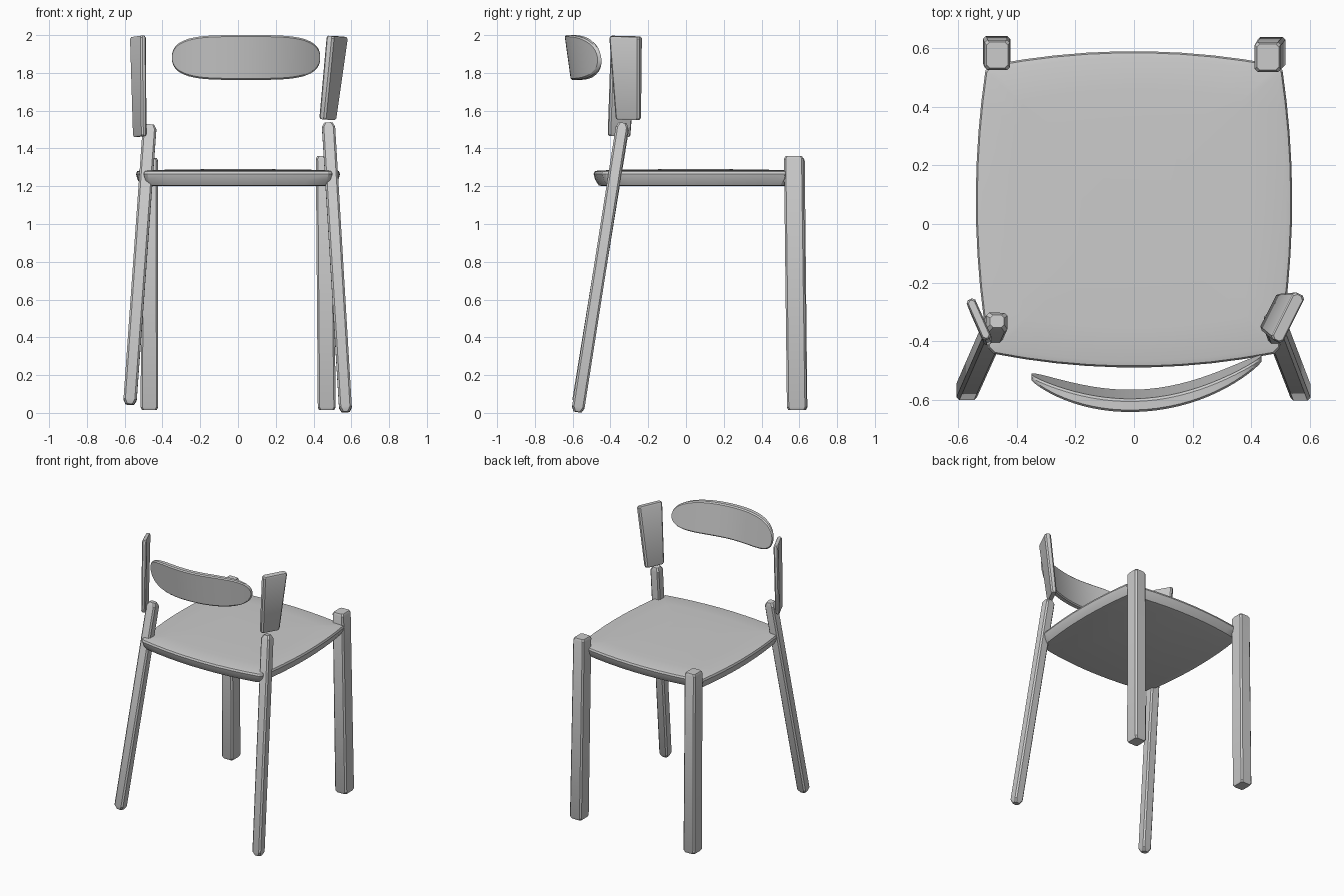
import bpy, bmesh, math
from mathutils import Vector

if "Cube" in bpy.data.objects:
    bpy.data.objects.remove(bpy.data.objects["Cube"])


def loft(name, rings):
    """Skin a list of closed rings and cap both ends."""
    bm = bmesh.new()
    loops = [[bm.verts.new(p) for p in r] for r in rings]
    n = len(loops[0])
    for a, b in zip(loops, loops[1:]):
        for i in range(n):
            j = (i + 1) % n
            bm.faces.new((a[i], a[j], b[j], b[i]))
    bm.faces.new(loops[0][::-1])
    bm.faces.new(loops[-1])
    bmesh.ops.recalc_face_normals(bm, faces=bm.faces)
    me = bpy.data.meshes.new(name)
    bm.to_mesh(me)
    bm.free()
    for p in me.polygons:
        p.use_smooth = True
    me.set_sharp_from_angle(angle=math.radians(30))
    ob = bpy.data.objects.new(name, me)
    bpy.context.collection.objects.link(ob)
    return ob


def section(w, d, c):
    """Rectangle with cut corners."""
    w, d = w / 2, d / 2
    return [(w, d - c), (w - c, d), (c - w, d), (-w, d - c),
            (-w, c - d), (c - w, -d), (w - c, -d), (w, c - d)]


def beam(name, p0, p1, size0, size1, side=(1, 0, 0), c=0.01, end=0.015):
    """Chamfered bar from p0 to p1; 'side' is the direction of its width."""
    p0, p1 = Vector(p0), Vector(p1)
    axis = (p1 - p0).normalized()
    u = Vector(side)
    u = (u - axis * u.dot(axis)).normalized()
    v = axis.cross(u)
    rings = []
    for p, (w, d), cut in ((p0, size0, end), (p0 + axis * end, size0, 0),
                           (p1 - axis * end, size1, 0), (p1, size1, end)):
        rings.append([p + u * a + v * b
                      for a, b in section(w - cut, d - cut, c)])
    return loft(name, rings)


# Seat: four bowed sides, rounded under-edge and slightly domed top
corners = [Vector((-0.495, -0.44)), Vector((0.495, -0.44)),
           Vector((0.505, 0.54)), Vector((-0.505, 0.54))]
bows = (0.05, 0.04, 0.05, 0.04)
outline = []
for k in range(4):
    a, b = corners[k], corners[(k + 1) % 4]
    out = Vector(((b - a).y, -(b - a).x)).normalized()
    for i in range(10):
        t = (i + 0.15) / 9.3
        outline.append(a.lerp(b, t) + out * bows[k] * 4 * t * (1 - t))
centre = Vector((0, 0.05))
rings = []
for z, s in ((1.2, 0.91), (1.205, 0.95), (1.235, 0.985), (1.265, 1.0),
             (1.279, 0.99), (1.283, 0.96), (1.287, 0.75), (1.29, 0.35)):
    rings.append([(*(centre + (p - centre) * s), z) for p in outline])
loft("seat", rings)

# Upright legs at the +y side
beam("back_leg_right", (0.47, 0.587, 0.015), (0.457, 0.57, 1.36),
     (0.095, 0.105), (0.09, 0.103))
beam("back_leg_left", (-0.469, 0.59, 0.015), (-0.467, 0.577, 1.35),
     (0.093, 0.105), (0.087, 0.103))

# Splayed legs at the -y side
beam("front_leg_right", (0.57, -0.574, 0.005), (0.478, -0.335, 1.535),
     (0.068, 0.067), (0.07, 0.067), end=0.025)
beam("front_leg_left", (-0.573, -0.572, 0.045), (-0.467, -0.332, 1.525),
     (0.07, 0.067), (0.073, 0.067), end=0.025)

# Tapered upright panels above the splayed legs
beam("back_post_right", (0.475, -0.305, 1.553), (0.526, -0.32, 1.993),
     (0.14, 0.04), (0.18, 0.045), side=(0.45, 0.89, 0), c=0.01, end=0.01)
beam("back_post_left", (-0.52, -0.355, 1.463), (-0.53, -0.325, 1.993),
     (0.125, 0.03), (0.15, 0.032), side=(-0.4, 0.9, 0), c=0.008, end=0.01)

# Curved backrest: rounded outline swept along a bow, leaning at the top
rings = []
n = 32
for i in range(n + 1):
    s = -math.cos(math.pi * i / n) * 0.999
    x = 0.0425 + 0.3925 * s
    half = 0.1185 * max(1 - abs(s) ** 4, 0.0) ** 0.4
    thick = 0.02 + 0.025 * (1 - s ** 4)
    y = -0.604 + 0.019 * x + 0.723 * x * x
    ring = []
    for b, a in section(thick, half * 2, min(0.008, half * 0.4)):
        ring.append((x, y + b - 0.14 * a, 1.8815 + a))
    rings.append(ring)
loft("backrest", rings)
